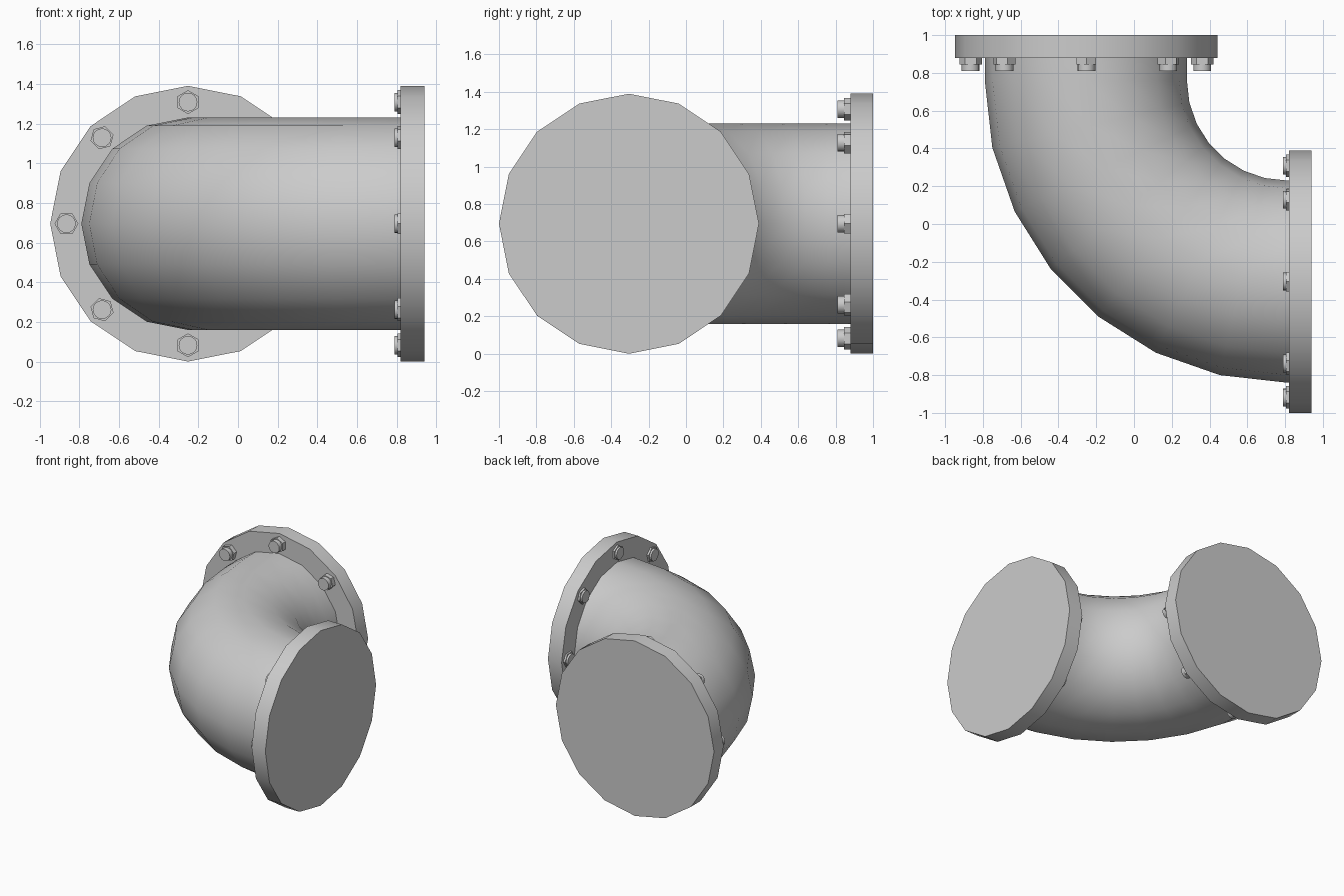
import bpy, bmesh
from math import sin, cos, pi, radians
from mathutils import Matrix, Vector

if "Cube" in bpy.data.objects:
    bpy.data.objects.remove(bpy.data.objects["Cube"])

R_PIPE, R_FLANGE, R_BOLTS = 0.535, 0.695, 0.613
ZC = 0.695
BEND = Vector((0.81, 0.76, ZC))     # centre of the elbow's turn
R_BEND = 1.065
X_A, Y_B = BEND.x - R_BEND, BEND.y - R_BEND   # axes of the two openings


def finish(name, bm):
    bmesh.ops.recalc_face_normals(bm, faces=bm.faces)
    me = bpy.data.meshes.new(name)
    bm.to_mesh(me)
    bm.free()
    ob = bpy.data.objects.new(name, me)
    bpy.context.collection.objects.link(ob)
    bpy.ops.object.select_all(action='DESELECT')
    ob.select_set(True)
    bpy.context.view_layer.objects.active = ob
    bpy.ops.object.shade_smooth_by_angle(angle=radians(35))
    return ob


def prism(bm, frame, sides, r, z0, z1, u=0, v=0, spin=0):
    # closed prism along the local z axis of frame
    rings = [[bm.verts.new(frame @ Vector((u + r * cos(spin + 2 * pi * i / sides),
                                           v + r * sin(spin + 2 * pi * i / sides), z)))
              for i in range(sides)] for z in (z0, z1)]
    bm.faces.new(rings[0][::-1])
    bm.faces.new(rings[1])
    for i in range(sides):
        j = (i + 1) % sides
        bm.faces.new((rings[0][i], rings[0][j], rings[1][j], rings[1][i]))


# Elbow pipe: 16-sided section swept through a quarter turn in 7 steps
stations = [(Vector((X_A, 0.90, ZC)), 0)]
for k in range(8):
    a = pi / 2 * k / 7
    stations.append((BEND - R_BEND * Vector((cos(a), sin(a), 0)), a))
stations.append((Vector((0.84, Y_B, ZC)), pi / 2))
bm = bmesh.new()
rings = []
for c, a in stations:
    out = Vector((-cos(a), -sin(a), 0))
    rings.append([bm.verts.new(c + R_PIPE * (cos(t) * out + sin(t) * Vector((0, 0, 1))))
                  for t in (2 * pi * i / 16 for i in range(16))])
for r0, r1 in zip(rings, rings[1:]):
    for i in range(16):
        j = (i + 1) % 16
        bm.faces.new((r0[i], r0[j], r1[j], r1[i]))
finish("elbow_pipe", bm)


# Flange discs with a ring of eight bolts on the pipe side
def flange(name, frame, hex_h, stud_h):
    bm = bmesh.new()
    prism(bm, frame, 16, R_FLANGE, 0, 0.12)
    finish(name + "_flange", bm)
    bm = bmesh.new()
    for i in range(8):
        a = i * pi / 4
        u, v = R_BOLTS * cos(a), R_BOLTS * sin(a)
        prism(bm, frame, 6, 0.06, -hex_h, 0.01, u, v, a)
        prism(bm, frame, 16, 0.047, -stud_h, 0.01, u, v, a)
    finish(name + "_bolts", bm)


flange("back", Matrix.Translation((X_A + 0.003, 0.88, ZC)) @ Matrix.Rotation(-pi / 2, 4, 'X'), 0.035, 0.07)
flange("side", Matrix.Translation((0.82, Y_B, ZC)) @ Matrix.Rotation(pi / 2, 4, 'Z')
       @ Matrix.Rotation(pi / 2, 4, 'X'), 0.015, 0.03)
